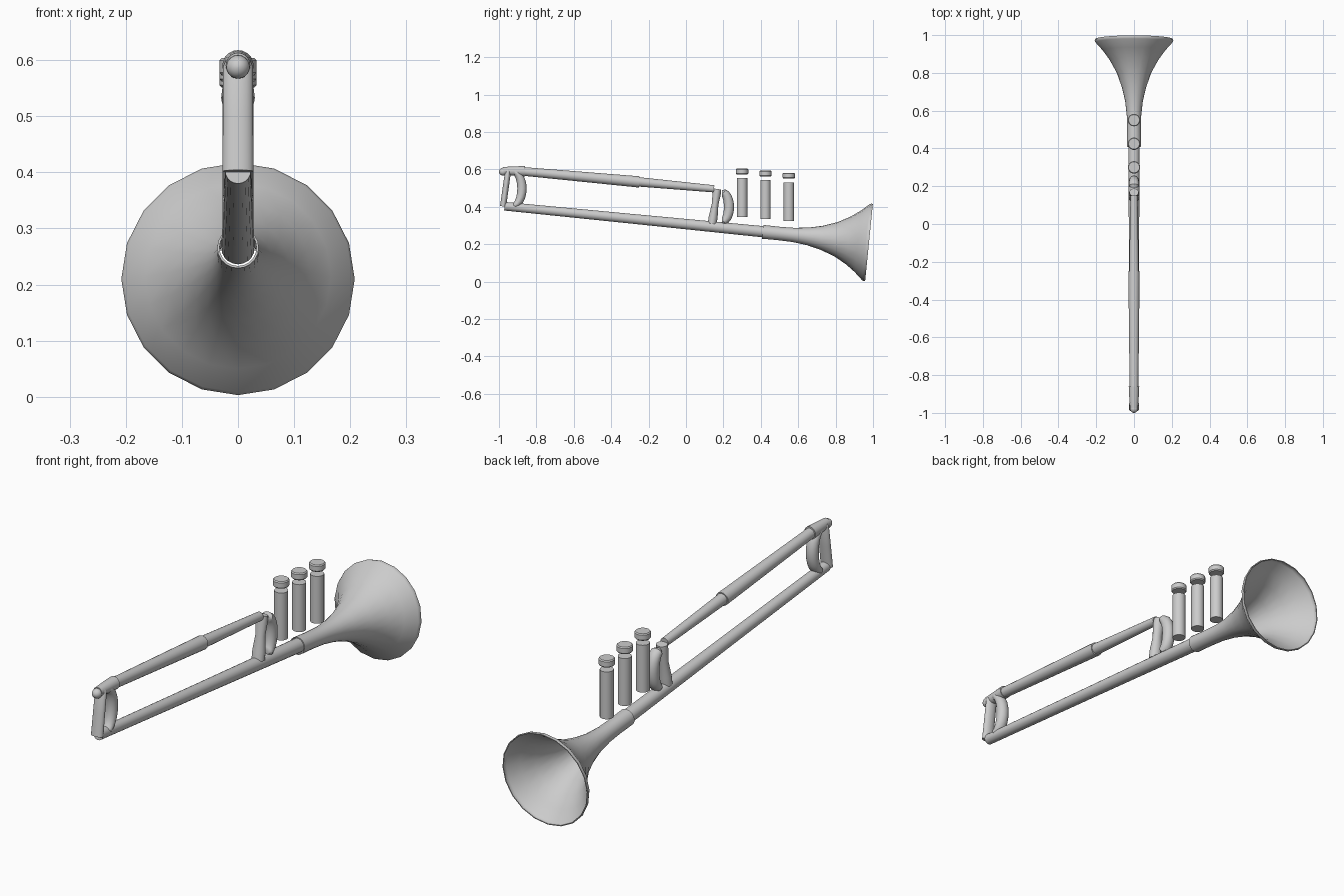
import bpy
import bmesh
from math import sin, cos, pi, atan2, hypot, radians

if "Cube" in bpy.data.objects:
    bpy.data.objects.remove(bpy.data.objects["Cube"], do_unlink=True)

metal = bpy.data.materials.new("grey metal")
metal.use_nodes = True
metal.diffuse_color = (0.6, 0.6, 0.6, 1)
metal.node_tree.nodes["Principled BSDF"].inputs["Base Color"].default_value = (0.6, 0.6, 0.6, 1)


def sweep(name, rings, sides=20, loop=False):
    """Skin elliptical rings (y, z, tilt, half width, half thickness)."""
    bm = bmesh.new()
    loops = []
    for y, z, a, rx, rn in rings:
        ring = []
        for i in range(sides):
            t = 2 * pi * i / sides
            ring.append(bm.verts.new((rx * cos(t), y - sin(a) * rn * sin(t),
                                      z + cos(a) * rn * sin(t))))
        loops.append(ring)
    pairs = list(zip(loops, loops[1:]))
    if loop:
        pairs.append((loops[-1], loops[0]))
    else:
        bm.faces.new(loops[0])
        bm.faces.new(loops[-1])
    for a, b in pairs:
        for i in range(sides):
            j = (i + 1) % sides
            bm.faces.new((a[i], a[j], b[j], b[i]))
    bmesh.ops.recalc_face_normals(bm, faces=bm.faces)
    mesh = bpy.data.meshes.new(name)
    bm.to_mesh(mesh)
    bm.free()
    mesh.materials.append(metal)
    ob = bpy.data.objects.new(name, mesh)
    bpy.context.collection.objects.link(ob)
    bpy.ops.object.select_all(action='DESELECT')
    ob.select_set(True)
    bpy.context.view_layer.objects.active = ob
    bpy.ops.object.shade_smooth_by_angle(angle=radians(40))
    return ob


def tube(name, start, end, profile, loop=False, flat=1.0):
    """Straight part in the centre plane; profile holds (fraction, radius)."""
    dy, dz = end[0] - start[0], end[1] - start[1]
    a = atan2(dz, dy)
    sweep(name, [(start[0] + dy * t, start[1] + dz * t, a, r, r * flat)
                 for t, r in profile], loop=loop)


def crescent(name, y, z_top, z_bottom, bulge, width, thin, thick):
    """Curved grip bowing towards the back, thickest in the middle."""
    rings = []
    half, mid = (z_top - z_bottom) / 2, (z_top + z_bottom) / 2
    for k in range(13):
        t = pi * k / 12
        s = sin(t)
        a = atan2(-half * s, bulge * cos(t))
        end = 0.6 if k in (0, 12) else 1
        rings.append((y + bulge * s, mid + half * cos(t), a,
                      width * end, (thin + (thick - thin) * s) * end))
    sweep(name, rings)


# Flared bell: outer wall, rim lip and inner wall
outer = [(0, .037), (.15, .036), (.29, .038), (.43, .047), (.56, .064),
         (.70, .092), (.82, .129), (.91, .166), (.985, .204), (1.0, .208), (1.015, .207)]
inner = [(t, r - .004) for t, r in reversed(outer)]
tube("bell", (.41, .266), (.97, .21), outer + inner, loop=True)

# Long lower tube
tube("lower_tube", (-.97, .403), (.42, .266), [(0, .023), (.5, .026), (1, .030)])

# Upper tube in three sections with a rounded mouth end
tube("mouth_sleeve", (-.975, .592), (-.86, .590), [(0, .021), (.5, .025), (1, .028)])
tube("upper_tube_front", (-.88, .590), (-.25, .533), [(0, .023), (1, .030)])
tube("upper_tube_back", (-.25, .533), (.15, .496), [(0, .025), (1, .019)])
mouth = [(-.978 - .022 * cos(pi * k / 12), .588, 0, max(.021 * sin(pi * k / 12), .001),
          max(.021 * sin(pi * k / 12), .001)) for k in range(13)]
sweep("mouth_end", mouth)

# Braces joining the two tubes at either end
tube("front_brace", (-.95, .600), (-.978, .402),
     [(0, .022), (.06, .0265), (.5, .027), (1, .0275)], flat=.6)
tube("back_brace", (.168, .495), (.14, .310),
     [(0, .024), (.15, .026), (.45, .021), (.8, .028), (1, .028)], flat=.85)
crescent("front_grip", -.927, .590, .405, .05, .026, .014, .025)
crescent("back_grip", .192, .478, .320, .038, .026, .018, .027)

# Three upright valves with separate caps
for name, y, drop in (("first", .30, 0), ("second", .425, .011), ("third", .55, .022)):
    tube(name + "_valve", (y, .345 - drop), (y, .553 - drop), [(0, .028), (1, .028)])
    tube(name + "_valve_cap", (y, .573 - drop), (y, .604 - drop),
         [(0, .029), (.15, .033), (.85, .033), (1, .029)])
